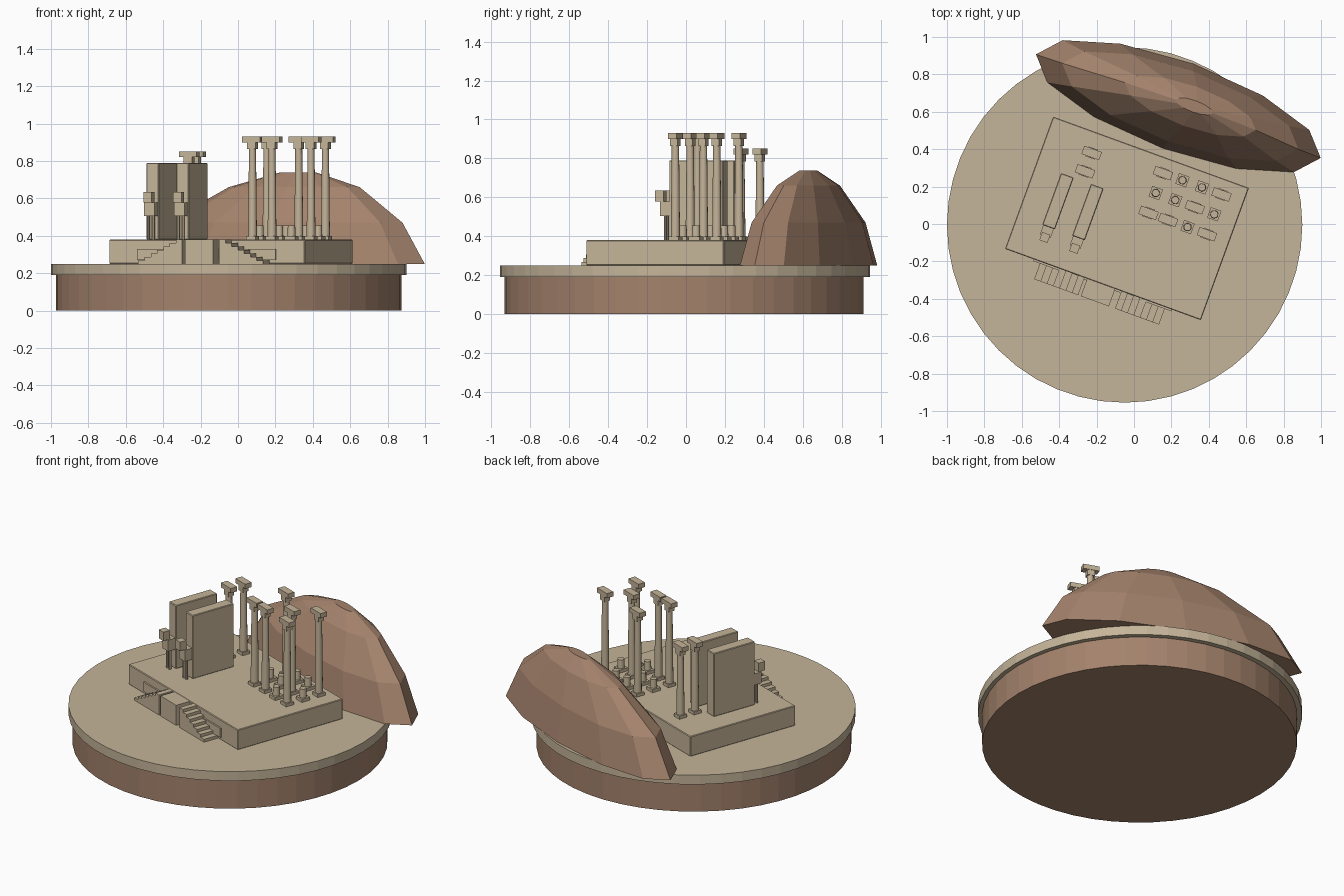
import bpy, bmesh, math
from mathutils import Matrix, Vector

if "Cube" in bpy.data.objects:
    bpy.data.objects.remove(bpy.data.objects["Cube"])


def material(name, rgb):
    m = bpy.data.materials.new(name)
    m.use_nodes = True
    m.diffuse_color = (*rgb, 1)
    m.node_tree.nodes["Principled BSDF"].inputs["Base Color"].default_value = (*rgb, 1)
    return m


SAND = material("sandstone", (0.56, 0.46, 0.32))
EARTH = material("brown earth", (0.37, 0.225, 0.15))

TURN = Matrix.Rotation(math.radians(-20), 4, "Z")
SITE = Matrix.Translation((-0.0375, 0.03, 0)) @ TURN   # frame of the turned terrace
DECK, GROUND = 0.38, 0.25


def finish(name, bm, mat, frame, smooth=False, bevel=0):
    bmesh.ops.recalc_face_normals(bm, faces=bm.faces)
    mesh = bpy.data.meshes.new(name)
    bm.to_mesh(mesh)
    bm.free()
    mesh.materials.append(mat)
    ob = bpy.data.objects.new(name, mesh)
    bpy.context.collection.objects.link(ob)
    ob.matrix_world = frame
    if bevel:
        mod = ob.modifiers.new("Bevel", "BEVEL")
        mod.width, mod.segments = bevel, 1
    if smooth:
        bpy.ops.object.select_all(action="DESELECT")
        ob.select_set(True)
        bpy.context.view_layer.objects.active = ob
        bpy.ops.object.shade_smooth_by_angle()
    return ob


def add_box(bm, u, v, z0, z1, su, sv):
    m = Matrix.Translation((u, v, (z0 + z1) / 2)) @ Matrix.Diagonal((su, sv, z1 - z0, 1))
    bmesh.ops.create_cube(bm, size=1, matrix=m)


def add_tube(bm, u, v, z0, z1, r0, r1, sides=12):
    bmesh.ops.create_cone(bm, cap_ends=True, segments=sides, radius1=r0, radius2=r1,
                          depth=z1 - z0, matrix=Matrix.Translation((u, v, (z0 + z1) / 2)))


# Round base and its wider top slab
bm = bmesh.new()
add_tube(bm, -0.05, -0.01, 0, 0.19, 0.923, 0.923, 48)
finish("earth_base", bm, EARTH, Matrix())
bm = bmesh.new()
add_tube(bm, -0.05, -0.005, 0.19, GROUND, 0.95, 0.95, 48)
finish("ground_disc", bm, SAND, Matrix())

# Terrace with a plate along its front wall
bm = bmesh.new()
add_box(bm, 0, 0, GROUND, DECK, 1.114, 0.752)
finish("terrace", bm, SAND, SITE, bevel=0.004)
bm = bmesh.new()
add_box(bm, 0, -0.376, 0.27, 0.33, 0.786, 0.02)
finish("wall_plate", bm, SAND, SITE)

# Twin stairs and the landing between them
STEPS = 7
for side, name in ((-1, "right_stairs"), (1, "left_stairs")):
    bm = bmesh.new()
    run = 0.25 / STEPS
    for i in range(STEPS):
        top = DECK - i * (DECK - GROUND) / STEPS
        add_box(bm, side * (0.105 + (i + 0.5) * run), -0.425, GROUND, top, run, 0.1)
    finish(name, bm, SAND, SITE)
bm = bmesh.new()
add_box(bm, -0.01, -0.425, GROUND, DECK, 0.16, 0.1)
finish("stair_landing", bm, SAND, SITE)

# Gate walls, each with a guardian figure at its front end
for u, side in ((-0.378, "right"), (-0.208, "left")):
    bm = bmesh.new()
    add_box(bm, u, -0.04, DECK, 0.79, 0.072, 0.295)
    finish(side + "_gate_wall", bm, SAND, SITE, bevel=0.004)
    bm = bmesh.new()
    for leg in (-0.014, 0.014):
        add_tube(bm, u + leg, -0.215, DECK, 0.51, 0.009, 0.009, 8)
    add_box(bm, u, -0.212, 0.505, 0.578, 0.06, 0.055)
    add_box(bm, u, -0.246, 0.578, 0.635, 0.046, 0.046)
    finish(side + "_guardian", bm, SAND, SITE)


def column(name, u, v, top):
    bm = bmesh.new()
    add_box(bm, u, v, DECK, DECK + 0.02, 0.055, 0.055)
    add_tube(bm, u, v, DECK + 0.02, top - 0.06, 0.024, 0.019)
    add_box(bm, u, v, top - 0.065, top - 0.03, 0.046, 0.04)
    add_box(bm, u, v, top - 0.03, top, 0.1, 0.046)
    finish(name, bm, SAND, SITE, smooth=True)


def stump(name, u, v):
    bm = bmesh.new()
    add_box(bm, u, v, DECK, DECK + 0.02, 0.06, 0.06)
    add_tube(bm, u, v, DECK + 0.02, 0.455, 0.022, 0.02)
    finish(name, bm, SAND, SITE, smooth=True)


# Hall grid: T is a standing column, s a broken stump
for row, kinds in enumerate(("TssT", "ssTs", "TTsT")):
    for col, kind in enumerate(kinds):
        u, v = 0.098 + 0.111 * col, 0.293 - 0.113 * row
        if kind == "T":
            column(f"hall_column_{row}_{col}", u, v, 0.93)
        else:
            stump(f"column_stump_{row}_{col}", u, v)

# Pair of shorter columns behind the gate
for i, v in enumerate((0.264, 0.16)):
    column(f"gate_column_{i}", -0.297, v, 0.85)

# Faceted hill: stacked elliptical rings that drift towards the summit
bm = bmesh.new()
rings = []
for scale, z, drift in ((1, 0.25, 0), (0.83, 0.47, 0.01), (0.46, 0.66, 0.06), (0.13, 0.738, 0.08)):
    ring = []
    for i in range(12):
        a = math.tau * i / 12
        ring.append(bm.verts.new((0.81 * scale * math.cos(a) + drift,
                                  0.24 * scale * math.sin(a) + drift * 0.35, z)))
    rings.append(ring)
for low, high in zip(rings, rings[1:]):
    for i in range(12):
        j = (i + 1) % 12
        bm.faces.new((low[i], low[j], high[j], high[i]))
bm.faces.new(rings[0])
bm.faces.new(rings[-1])
finish("hill", bm, EARTH, Matrix.Translation((0.237, 0.63, 0)) @ TURN)
